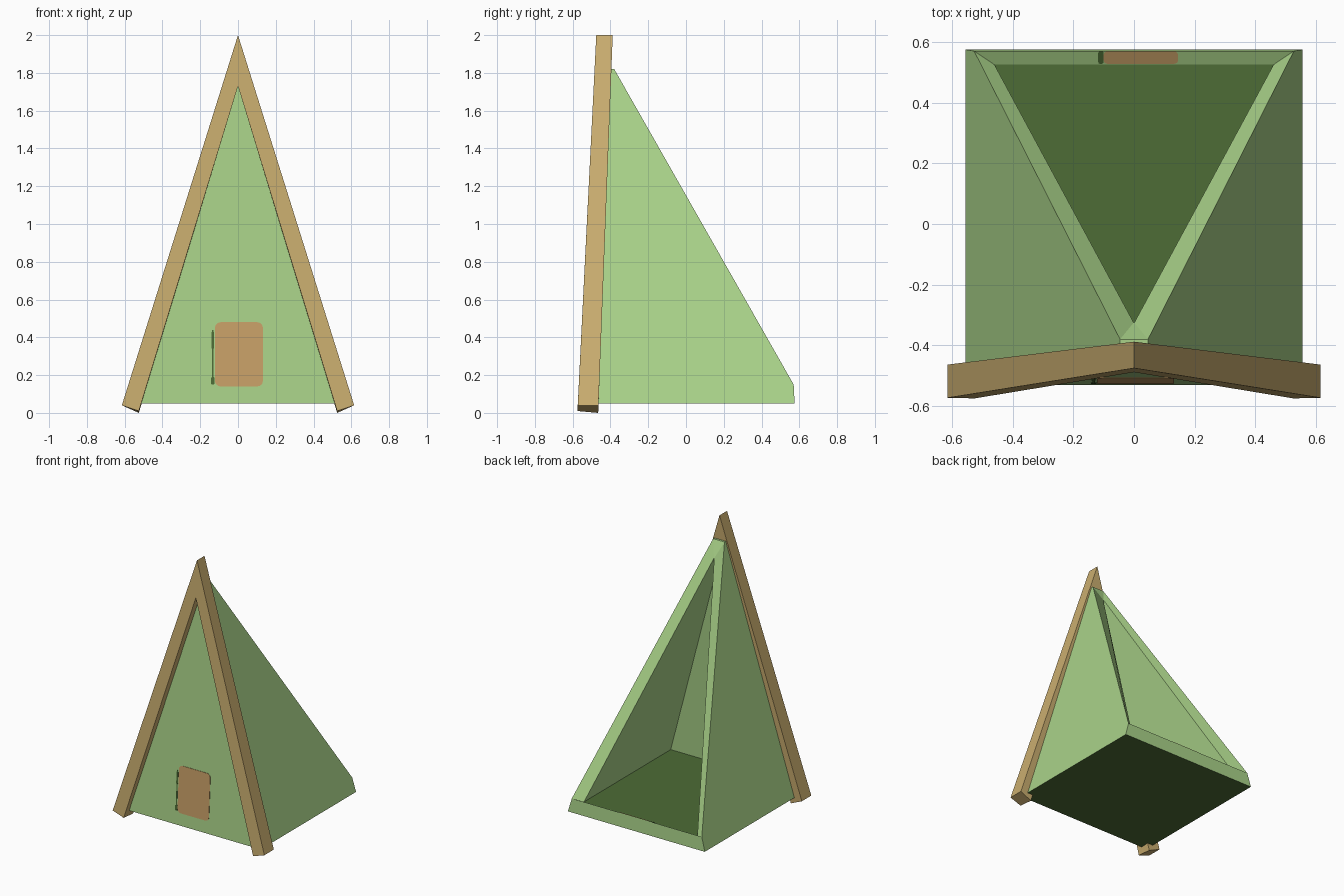
import bpy, bmesh, math

if "Cube" in bpy.data.objects:
    bpy.data.objects.remove(bpy.data.objects["Cube"])


def material(name, rgb):
    m = bpy.data.materials.new(name)
    m.diffuse_color = (*rgb, 1)
    m.use_nodes = True
    m.node_tree.nodes["Principled BSDF"].inputs["Base Color"].default_value = m.diffuse_color
    return m


LIGHT = material("light green canvas", (0.40, 0.65, 0.25))
DARK = material("dark green", (0.074, 0.15, 0.037))
WOOD = material("tan wood", (0.59, 0.42, 0.16))
PATCH = material("orange tan", (0.58, 0.35, 0.135))


def build(name, verts, faces, mats, rule=None):
    me = bpy.data.meshes.new(name)
    bm = bmesh.new()
    vs = [bm.verts.new(v) for v in verts]
    for f in faces:
        bm.faces.new([vs[i] for i in f])
    bmesh.ops.recalc_face_normals(bm, faces=bm.faces)
    bm.normal_update()
    if rule:
        for f in bm.faces:
            f.material_index = rule(f)
    bm.to_mesh(me)
    bm.free()
    for m in mats:
        me.materials.append(m)
    ob = bpy.data.objects.new(name, me)
    bpy.context.collection.objects.link(ob)
    return ob


# Tent shell: left half points, mirrored to the right (index + 8)
half = [(-.555, -.53, .05), (-.555, .575, .05), (-.527, .57, .15),   # outer base and lip
        (-.046, -.38, 1.82), (-.046, -.43, 1.82),                    # outer top
        (-.46, -.48, .125), (-.46, .525, .125),                      # inner floor
        (-.001, -.325, 1.71)]                                        # inner top
verts = half + [(-x, y, z) for x, y, z in half]
verts += [(-.001, -.40, 1.71), (.001, -.40, 1.71)]
faces = [(0, 1, 9, 8),              # underside
         (0, 8, 12, 4),             # front
         (1, 9, 10, 2),             # back lip
         (4, 12, 11, 3),            # top
         (5, 13, 14, 6),            # floor
         (5, 13, 17, 16),           # inner front
         (2, 10, 14, 6),            # lip top
         (3, 11, 15, 7),            # rim top
         (7, 15, 17, 16)]           # inner top
for o, t in ((0, 16), (8, 17)):
    faces += [(o, o + 1, o + 2, o + 3, o + 4),   # outer side
              (o + 5, o + 6, o + 7, t),          # inner side
              (o + 2, o + 3, o + 7, o + 6)]      # side rim


def is_floor(f):
    flat = all(abs(v.co.z - f.verts[0].co.z) < 1e-4 for v in f.verts)
    return 1 if flat and f.calc_center_median().z < .14 else 0


build("tent_shell", verts, faces, [LIGHT, DARK], is_floor)

# A-frame poles, leaning slightly back and meeting at the peak
profile = [(0, 2.0), (0, 1.73), (.525, .005), (.615, .04)]
for side, name in ((-1, "left_pole"), (1, "right_pole")):
    v = [(side * x, -.575 + .05 * z, z) for x, z in profile]
    v += [(side * x, -.465 + .0385 * z, z) for x, z in profile]
    v[2] = (v[2][0], v[2][1], .01)
    v[6] = (v[6][0], v[6][1], 0)
    q = [(0, 1, 2, 3), (4, 5, 6, 7)]
    q += [(i, (i + 1) % 4, (i + 1) % 4 + 4, i + 4) for i in range(4)]
    build(name, v, q, [WOOD])


# Thin rounded plates laid on a sloping surface
def plate(name, x0, x1, b0, b1, r, place, mat):
    pts = []
    for k, (cx, cy) in enumerate(((x1 - r, b1 - r), (x0 + r, b1 - r),
                                  (x0 + r, b0 + r), (x1 - r, b0 + r))):
        for j in range(5):
            a = math.pi / 2 * (k + j / 4)
            pts.append((cx + r * math.cos(a), cy + r * math.sin(a)))
    n = len(pts)
    v = [place(x, b, .003) for x, b in pts] + [place(x, b, -.002) for x, b in pts]
    f = [tuple(range(n)), tuple(range(n, 2 * n))]
    f += [(i, (i + 1) % n, (i + 1) % n + n, i + n) for i in range(n)]
    build(name, v, f, [mat])


def on_front(x, z, d):
    return (x, -.53 + .1 * (z - .05) / 1.77 - d, z)


def on_lip(x, y, d):
    return (x, y, .125 + .025 * (y - .525) / .045 + d)


# Front door patch with its dark edge and hinges
plate("door_patch", -.122, .132, .14, .48, .03, on_front, PATCH)
plate("door_edge", -.137, -.129, .16, .44, .003, on_front, DARK)
plate("upper_hinge", -.140, -.127, .34, .43, .005, on_front, DARK)
plate("lower_hinge", -.142, -.124, .15, .19, .006, on_front, DARK)
# Matching patch on the back lip
plate("lip_patch", -.10, .145, .528, .569, .012, on_lip, PATCH)
plate("lip_patch_edge", -.118, -.10, .528, .569, .006, on_lip, DARK)
